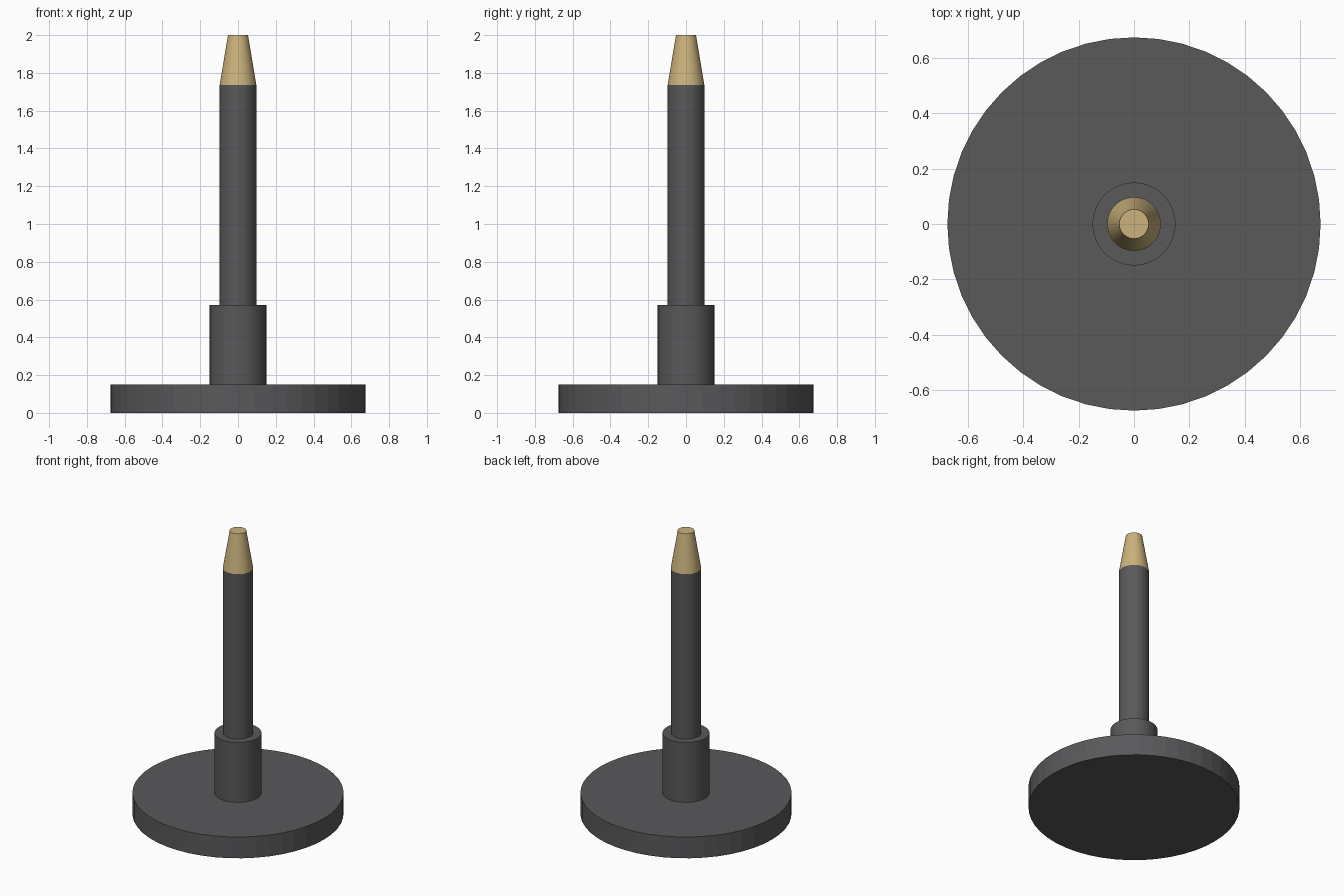
import bpy

if "Cube" in bpy.data.objects:
    bpy.data.objects.remove(bpy.data.objects["Cube"])


def material(name, color):
    mat = bpy.data.materials.new(name)
    mat.diffuse_color = (*color, 1)
    mat.use_nodes = True
    mat.node_tree.nodes["Principled BSDF"].inputs["Base Color"].default_value = mat.diffuse_color
    return mat


def round_part(name, r_bottom, r_top, z0, z1, mat):
    bpy.ops.mesh.primitive_cone_add(vertices=48, radius1=r_bottom, radius2=r_top,
                                    depth=z1 - z0, location=(0, 0, (z0 + z1) / 2))
    ob = bpy.context.object
    ob.name = name
    ob.data.materials.append(mat)
    return ob


dark = material("dark_metal", (0.10, 0.10, 0.105))
brass = material("brass", (0.60, 0.45, 0.20))

# Wide disc foot, collar, long shaft and tapered tip
round_part("base_disc", 0.675, 0.675, 0.0, 0.15, dark)
round_part("collar", 0.15, 0.15, 0.15, 0.572, dark)
round_part("shaft", 0.097, 0.097, 0.572, 1.735, dark)
round_part("tapered_tip", 0.097, 0.053, 1.735, 2.0, brass)
